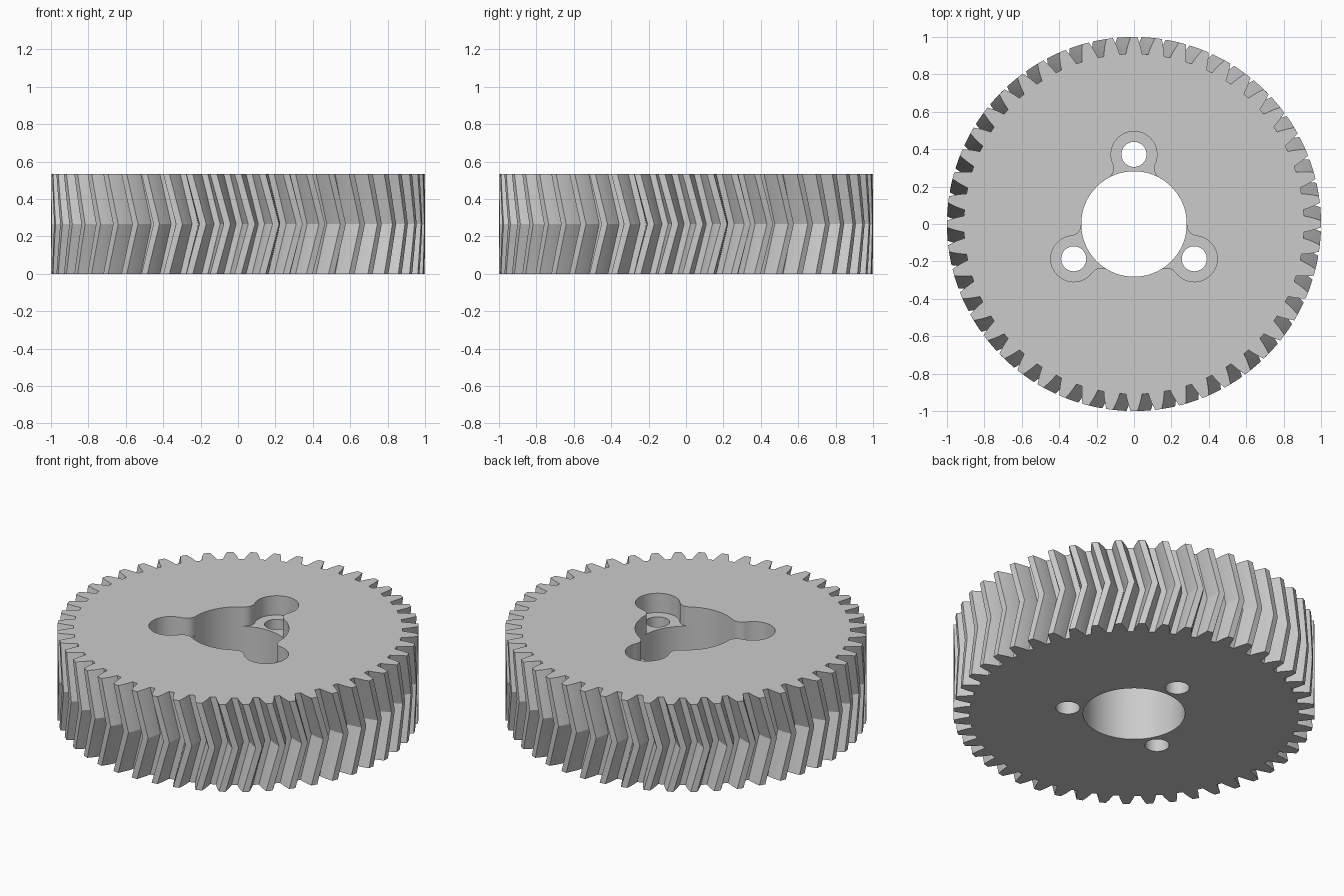
import bpy, bmesh
from math import sin, cos, pi, radians, atan2, hypot, sqrt

if "Cube" in bpy.data.objects:
    bpy.data.objects.remove(bpy.data.objects["Cube"])

TEETH, HEIGHT, TWIST = 48, 0.533, radians(4.17)
BORE, BOLT_RING, BOLT, BOSS, FILLET = 0.282, 0.372, 0.067, 0.123, 0.06
POCKET_DEPTH = 0.118
BOLT_ANGLES = [radians(a) for a in (90, 210, 330)]

grey = bpy.data.materials.new("light grey")
grey.use_nodes = True
colour = (0.6, 0.6, 0.6, 1)
grey.diffuse_color = colour
grey.node_tree.nodes["Principled BSDF"].inputs["Base Color"].default_value = colour


def loft(name, rings):
    """Closed solid through a stack of equal rings of 3D points."""
    bm = bmesh.new()
    loops = [[bm.verts.new(p) for p in ring] for ring in rings]
    n = len(loops[0])
    for low, high in zip(loops, loops[1:]):
        for i in range(n):
            j = (i + 1) % n
            bm.faces.new((low[i], low[j], high[j], high[i]))
    bm.faces.new(loops[0][::-1])
    bm.faces.new(loops[-1])
    mesh = bpy.data.meshes.new(name)
    bm.to_mesh(mesh)
    bm.free()
    mesh.materials.append(grey)
    obj = bpy.data.objects.new(name, mesh)
    bpy.context.collection.objects.link(obj)
    return obj


def prism(name, outline, z0, z1):
    return loft(name, [[(x, y, z) for x, y in outline] for z in (z0, z1)])


def arc(cx, cy, r, a0, a1, n):
    return [(cx + r * cos(a0 + (a1 - a0) * i / n), cy + r * sin(a0 + (a1 - a0) * i / n))
            for i in range(n + 1)]


def circle(cx, cy, r, n):
    return arc(cx, cy, r, 0, 2 * pi, n)[:-1]


# Tooth flank: radius and half thickness, root to tip
flank = [(0.91, 0.043), (0.935, 0.038), (0.96, 0.0315), (0.98, 0.025), (1.0, 0.018)]
tooth = [(r, -w / r) for r, w in flank] + [(r, w / r) for r, w in reversed(flank)]
profile = [(r, a + 2 * pi * k / TEETH) for k in range(TEETH) for r, a in tooth]

# Herringbone body: twists forward to mid height, then back
rings = []
SLICES = 8
for s in range(SLICES + 1):
    t = s / SLICES
    turn = TWIST * (1 - abs(2 * t - 1))
    rings.append([(r * cos(a + turn), r * sin(a + turn), HEIGHT * t) for r, a in profile])
gear = loft("herringbone_gear", rings)

# Pocket outline: three round bosses blended into the bore
ra, rb = BORE + FILLET, BOSS + FILLET
fx = (ra ** 2 + BOLT_RING ** 2 - rb ** 2) / (2 * BOLT_RING)
fy = sqrt(ra ** 2 - fx ** 2)
bore_angle = atan2(fy, fx)
boss_angle = atan2(fy, fx - BOLT_RING)
half = arc(fx, fy, FILLET, bore_angle + pi, boss_angle + pi, 10)
if hypot(*half[5]) > ra:
    half = arc(fx, fy, FILLET, bore_angle + pi, boss_angle + 3 * pi, 10)
half = [(0.9 * BORE * cos(bore_angle), 0.9 * BORE * sin(bore_angle))] + half
round_end = arc(BOLT_RING, 0, BOSS, -boss_angle, boss_angle, 32)[1:-1]
lobe = [(x, -y) for x, y in half] + round_end + half[::-1]
pocket = [(x * cos(a) - y * sin(a), x * sin(a) + y * cos(a)) for a in BOLT_ANGLES for x, y in lobe]

# Cut the bore, the pocket and the bolt holes
cutters = [prism("bore_cutter", circle(0, 0, BORE, 96), -0.1, HEIGHT + 0.1),
           prism("pocket_cutter", pocket, HEIGHT - POCKET_DEPTH, HEIGHT + 0.05)]
for a in BOLT_ANGLES:
    cutters.append(prism("bolt_cutter", circle(BOLT_RING * cos(a), BOLT_RING * sin(a), BOLT, 40),
                         -0.1, HEIGHT + 0.1))

bpy.ops.object.select_all(action="DESELECT")
gear.select_set(True)
bpy.context.view_layer.objects.active = gear
for cutter in cutters:
    cut = gear.modifiers.new(cutter.name, "BOOLEAN")
    cut.operation, cut.solver, cut.object = "DIFFERENCE", "EXACT", cutter
    bpy.ops.object.modifier_apply(modifier=cut.name)
    bpy.data.objects.remove(cutter)

bpy.ops.object.shade_smooth_by_angle(angle=radians(25))
